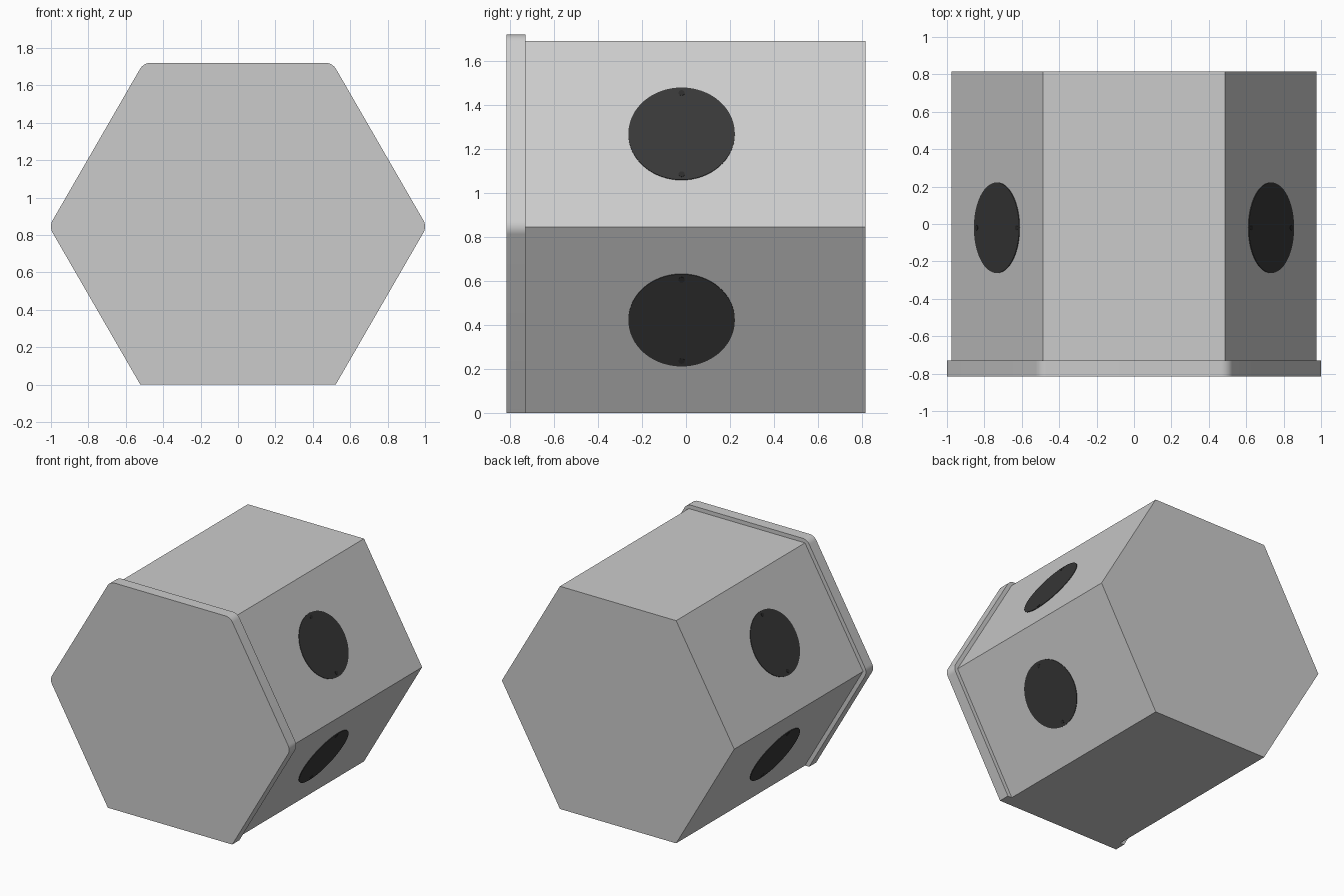
import bpy, bmesh, math
from mathutils import Vector

if "Cube" in bpy.data.objects:
    bpy.data.objects.remove(bpy.data.objects["Cube"])

APOTHEM = 0.845            # body centre height above the ground
BACK, SEAM, FRONT = 0.815, -0.73, -0.815


def prism(name, profile, y0, y1):
    """Extrude an x-z profile from y0 to y1."""
    bm = bmesh.new()
    face = bm.faces.new([bm.verts.new((x, y0, z)) for x, z in profile])
    ext = bmesh.ops.extrude_face_region(bm, geom=[face])
    verts = [v for v in ext["geom"] if isinstance(v, bmesh.types.BMVert)]
    bmesh.ops.translate(bm, verts=verts, vec=(0, y1 - y0, 0))
    bmesh.ops.recalc_face_normals(bm, faces=bm.faces)
    mesh = bpy.data.meshes.new(name)
    bm.to_mesh(mesh)
    bm.free()
    obj = bpy.data.objects.new(name, mesh)
    bpy.context.collection.objects.link(obj)
    return obj


def smooth(obj, degrees=30):
    bpy.ops.object.select_all(action='DESELECT')
    obj.select_set(True)
    bpy.context.view_layer.objects.active = obj
    bpy.ops.object.shade_smooth_by_angle(angle=math.radians(degrees))


def disc(name, radius, depth, sides, location, normal, mat):
    """Short cylinder whose axis follows the face normal."""
    bpy.ops.mesh.primitive_cylinder_add(
        vertices=sides, radius=radius, depth=depth, location=location,
        rotation=normal.to_track_quat('Z', 'Y').to_euler())
    obj = bpy.context.object
    obj.name = name
    obj.data.materials.append(mat)
    smooth(obj)


def material(name, value):
    mat = bpy.data.materials.new(name)
    mat.diffuse_color = (value, value, value, 1)
    mat.use_nodes = True
    mat.node_tree.nodes["Principled BSDF"].inputs["Base Color"].default_value = mat.diffuse_color
    return mat


# Hexagonal housing
R = APOTHEM / math.cos(math.pi / 6)
hexagon = [(R * math.cos(k * math.pi / 3), APOTHEM + R * math.sin(k * math.pi / 3))
           for k in range(6)]
prism("housing", hexagon, SEAM, BACK)

# Front cover: larger hexagon, rounded corners, cut flat at the ground
R2 = (APOTHEM + 0.03) / math.cos(math.pi / 6)
fillet = 0.067
inner = R2 - fillet / math.cos(math.pi / 6)
foot = R2 - APOTHEM / math.sqrt(3)
cover = [(foot, 0)]
for k in range(4):
    a = k * math.pi / 3
    for i in range(9):
        t = a + math.radians(-30 + 60 * i / 8)
        cover.append((inner * math.cos(a) + fillet * math.cos(t),
                      APOTHEM + inner * math.sin(a) + fillet * math.sin(t)))
cover.append((-foot, 0))
smooth(prism("front_cover", cover, FRONT, SEAM))

# Round port plates with two screws each, on the four slanted faces
plate_mat = material("plate_black", 0.04)
screw_mat = material("screw_black", 0.025)
for side in (-1, 1):
    for level in (-1, 1):
        label = ("left" if side < 0 else "right") + ("_lower" if level < 0 else "_upper")
        c30, s30 = math.cos(math.pi / 6), 0.5
        normal = Vector((side * c30, 0, level * s30))
        slope = Vector((-side * s30, 0, level * c30))
        centre = Vector((0, -0.02, APOTHEM)) + normal * APOTHEM
        disc(f"port_plate_{label}", 0.242, 0.008, 64, centre, normal, plate_mat)
        for n, end in (("inner", -1), ("outer", 1)):
            disc(f"screw_{n}_{label}", 0.014, 0.012, 16,
                 centre + slope * 0.213 * end, normal, screw_mat)
